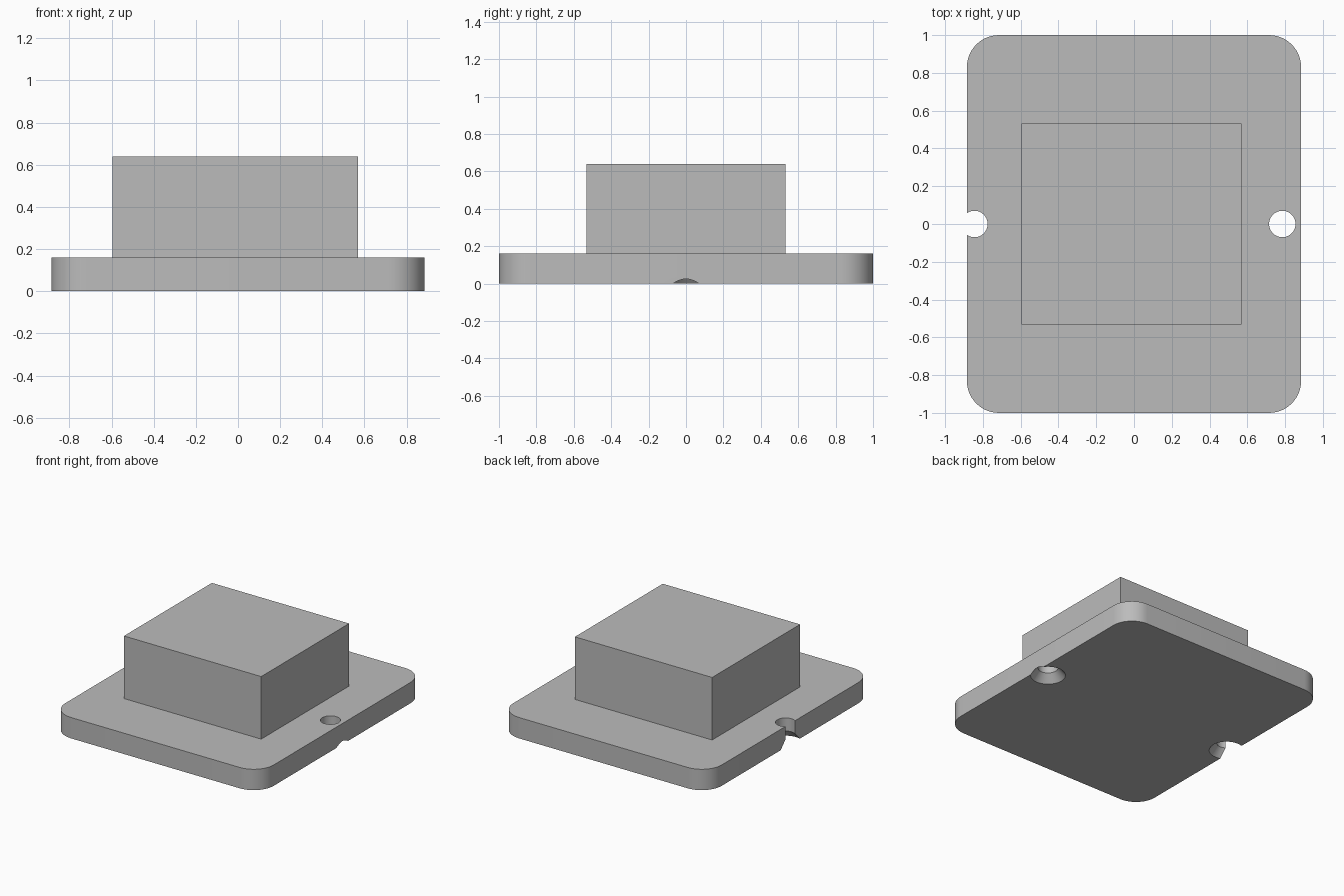
import bpy, bmesh, math
from mathutils import Matrix

default = bpy.data.objects.get("Cube")
if default:
    bpy.data.objects.remove(default, do_unlink=True)

grey = bpy.data.materials.new("plain_grey")
grey.use_nodes = True
COLOUR = (0.5, 0.5, 0.5, 1)
grey.diffuse_color = COLOUR
grey.node_tree.nodes["Principled BSDF"].inputs["Base Color"].default_value = COLOUR


def make_object(name, bm):
    bmesh.ops.recalc_face_normals(bm, faces=bm.faces)
    mesh = bpy.data.meshes.new(name)
    bm.to_mesh(mesh)
    bm.free()
    mesh.materials.append(grey)
    obj = bpy.data.objects.new(name, mesh)
    bpy.context.collection.objects.link(obj)
    return obj


def box(name, x0, x1, y0, y1, z0, z1, corner=0):
    bm = bmesh.new()
    bmesh.ops.create_cube(bm, size=1)
    for v in bm.verts:
        v.co = [lo + (c + 0.5) * (hi - lo)
                for c, lo, hi in zip(v.co, (x0, y0, z0), (x1, y1, z1))]
    if corner:
        upright = [e for e in bm.edges
                   if abs(e.verts[0].co.z - e.verts[1].co.z) > 0.01]
        bmesh.ops.bevel(bm, geom=upright, offset=corner, segments=12,
                        profile=0.5, affect='EDGES')
    return make_object(name, bm)


def countersink_cutter(x):
    # Straight bore that widens to a cone at the underside
    profile = [(0.165, -0.05), (0.07, 0.06), (0.07, 0.3)]
    slope = (0.122 - 0.07) / 0.06
    profile[0] = (0.122 + 0.05 * slope, -0.05)
    bm = bmesh.new()
    rings = []
    for r, z in profile:
        ring = bmesh.ops.create_circle(bm, segments=48, radius=r,
                                       matrix=Matrix.Translation((x, 0, z)))
        rings.append(ring["verts"])
    for low, high in zip(rings, rings[1:]):
        for i in range(len(low)):
            bm.faces.new((low[i - 1], low[i], high[i], high[i - 1]))
    bm.faces.new(rings[0])
    bm.faces.new(rings[-1])
    cutter = make_object("hole_cutter", bm)
    cutter.hide_render = True
    return cutter


# Rounded base plate
plate = box("base_plate", -0.885, 0.885, -1, 1, 0, 0.16, corner=0.17)

# Screw hole on the left side and open notch on the right edge
for x in (0.785, -0.845):
    cutter = countersink_cutter(x)
    mod = plate.modifiers.new("screw_hole", 'BOOLEAN')
    mod.operation = 'DIFFERENCE'
    mod.solver = 'EXACT'
    mod.object = cutter
    bpy.context.view_layer.objects.active = plate
    bpy.ops.object.modifier_apply(modifier=mod.name)
    bpy.data.objects.remove(cutter, do_unlink=True)

bpy.ops.object.select_all(action='DESELECT')
plate.select_set(True)
bpy.context.view_layer.objects.active = plate
bpy.ops.object.shade_smooth_by_angle(angle=math.radians(30))

# Raised block, slightly off centre
box("raised_block", -0.595, 0.57, -0.533, 0.533, 0.155, 0.64)
